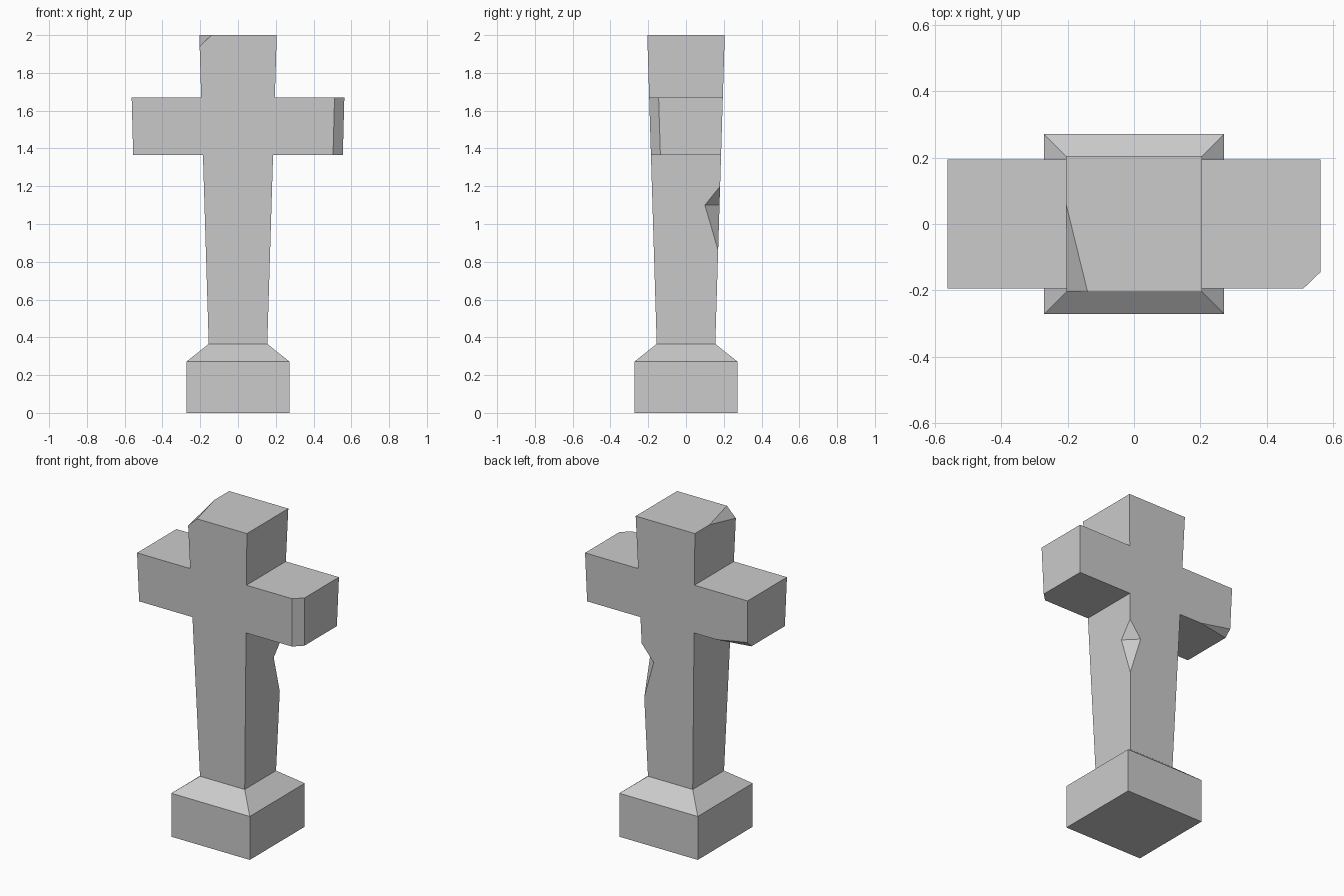
import bpy
import bmesh
from mathutils import Vector

cube = bpy.data.objects.get("Cube")
if cube:
    bpy.data.objects.remove(cube, do_unlink=True)

stone = bpy.data.materials.new("grey_stone")
stone.use_nodes = True
stone.diffuse_color = (0.6, 0.6, 0.6, 1)
stone.node_tree.nodes["Principled BSDF"].inputs["Base Color"].default_value = (0.6, 0.6, 0.6, 1)

FOOT, ARM_LOW, ARM_HIGH, TOP = 0.365, 1.365, 1.67, 2.0


def half(z):
    """Half width of the shaft, widening evenly upward."""
    return 0.155 + 0.05 * (z - FOOT) / (TOP - FOOT)


def reach(z):
    """Half length of the crossarm."""
    return 0.555 + 0.008 * (z - ARM_LOW) / (ARM_HIGH - ARM_LOW)


def make_object(name, bm):
    bmesh.ops.recalc_face_normals(bm, faces=bm.faces[:])
    mesh = bpy.data.meshes.new(name)
    bm.to_mesh(mesh)
    bm.free()
    mesh.materials.append(stone)
    obj = bpy.data.objects.new(name, mesh)
    bpy.context.collection.objects.link(obj)
    return obj


def chip(target, kept, removed):
    """Cut away the hull of the points, enlarged outward from the kept surface."""
    kept = [Vector(p) for p in kept]
    centre = sum(kept, Vector()) / len(kept)
    bm = bmesh.new()
    for p in kept + [Vector(p) for p in removed]:
        bm.verts.new(centre + (p - centre) * 1.5)
    bmesh.ops.convex_hull(bm, input=bm.verts[:])
    cutter = make_object("chip_cutter", bm)
    cutter.hide_render = True
    mod = target.modifiers.new("chip", 'BOOLEAN')
    mod.operation = 'DIFFERENCE'
    mod.solver = 'EXACT'
    mod.object = cutter
    bpy.context.view_layer.objects.active = target
    bpy.ops.object.modifier_apply(modifier=mod.name)
    bpy.data.objects.remove(cutter, do_unlink=True)


# Plinth: square block with a sloped shoulder
bm = bmesh.new()
rings = []
for r, z in ((0.272, 0), (0.272, 0.272), (half(FOOT), FOOT)):
    rings.append([bm.verts.new((x * r, y * r, z))
                  for x, y in ((-1, -1), (1, -1), (1, 1), (-1, 1))])
for low, high in zip(rings, rings[1:]):
    for i in range(4):
        j = (i + 1) % 4
        bm.faces.new((low[i], low[j], high[j], high[i]))
bm.faces.new(rings[0])
bm.faces.new(rings[-1])
make_object("plinth", bm)

# Cross: mirrored outline, front and back following the taper
side = [(half(FOOT), FOOT), (half(ARM_LOW), ARM_LOW), (reach(ARM_LOW), ARM_LOW),
        (reach(ARM_HIGH), ARM_HIGH), (half(ARM_HIGH), ARM_HIGH), (half(TOP), TOP)]
outline = side + [(-x, z) for x, z in reversed(side)]
bm = bmesh.new()
front = [bm.verts.new((x, -half(z), z)) for x, z in outline]
back = [bm.verts.new((x, half(z), z)) for x, z in outline]
bm.faces.new(front)
bm.faces.new(back[::-1])
for i in range(len(outline)):
    j = (i + 1) % len(outline)
    bm.faces.new((front[i], back[i], back[j], front[j]))
cross = make_object("cross", bm)

# Chipped front edge at the end of the left arm
chip(cross,
     [p for z in (ARM_LOW, ARM_HIGH)
      for p in ((reach(z) - 0.052, -half(z), z), (reach(z), -half(z) + 0.05, z))],
     [(reach(z), -half(z), z) for z in (ARM_LOW, ARM_HIGH)])

# Chipped top front corner of the head
h = half(TOP)
chip(cross, [(-h, 0.06, TOP), (-0.14, -h, TOP), (-half(1.94), -half(1.94), 1.94)],
     [(-h, -h, TOP)])

# Chipped lower back corner of the right arm
h, r = half(ARM_LOW), reach(ARM_LOW)
rise = ARM_LOW + 0.04
chip(cross, [(-0.34, h, ARM_LOW), (-reach(rise), half(rise), rise), (-r, h - 0.04, ARM_LOW)],
     [(-r, h, ARM_LOW)])

# Notch in the back left edge of the shaft
h = half(1.1)
chip(cross, [(h, 0.1, 1.1), (0.1, h, 1.1)],
     [(half(z), half(z), z) for z in (0.86, 1.2)])
